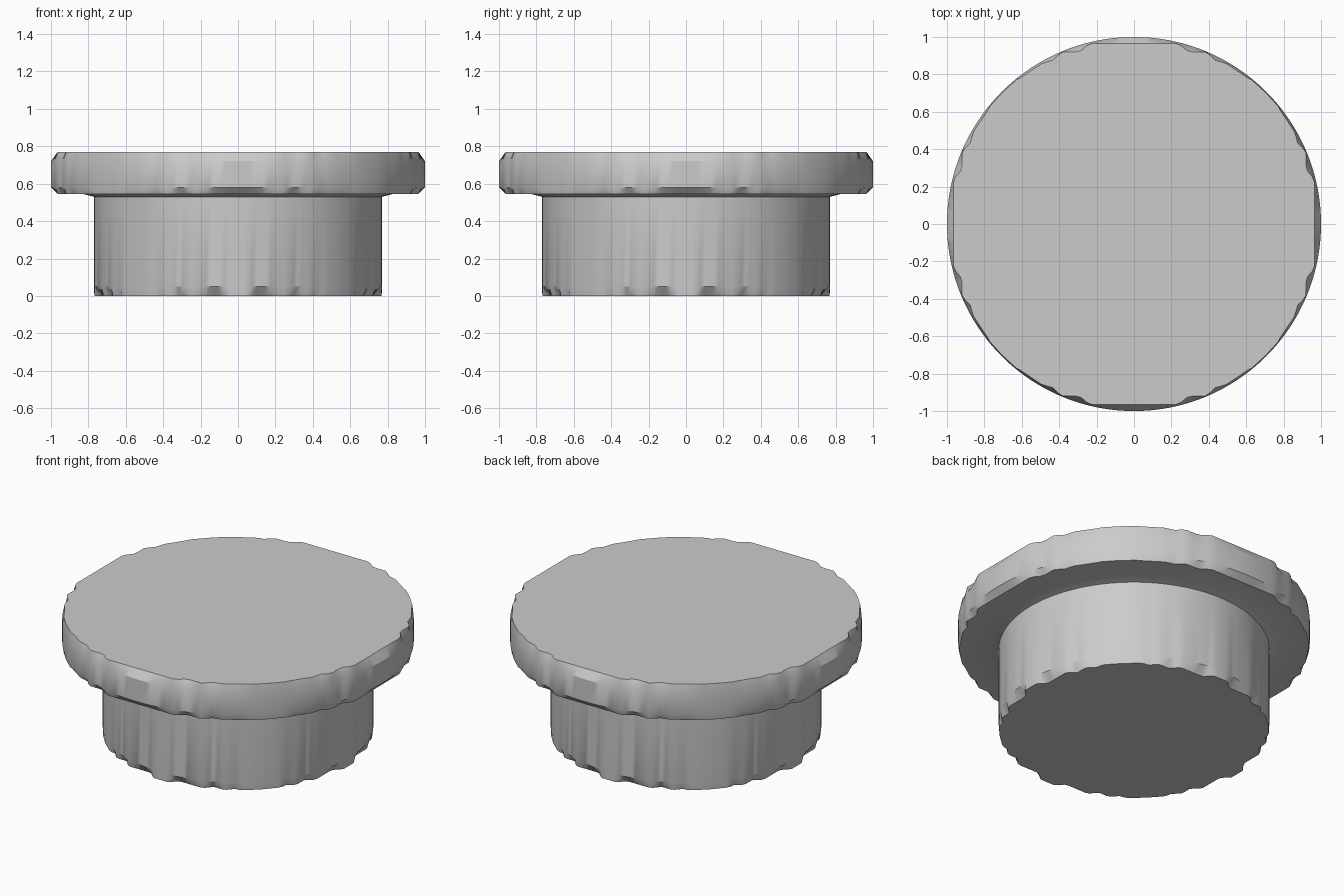
import bpy, bmesh
from math import sin, cos, pi, atan2

SEGMENTS = 192

cube = bpy.data.objects.get("Cube")
if cube:
    bpy.data.objects.remove(cube, do_unlink=True)

grey = bpy.data.materials.new("plain grey")
grey.use_nodes = True
colour = (0.6, 0.6, 0.6, 1)
grey.diffuse_color = colour
grey.node_tree.nodes["Principled BSDF"].inputs["Base Color"].default_value = colour

# Chipped rim outlines, one eighth of the way round
flange_rim = [(0, .965), (.24, .965), (.29, .92), (.39, .92), (.44, .867),
              (.48, .867), (.61, .78), (.63, .77), (.703, .703)]
stem_rim = [(0, .768), (.05, .768), (.1, .72), (.26, .72), (.3, .67),
            (.375, .67), (.42, .62), (.455, .62), (.5, .58), (.542, .542)]


def rim_radius(outline, angle):
    """Distance to the outline, mirrored into every eighth."""
    a = angle % (pi / 2)
    a = min(a, pi / 2 - a)
    dx, dy = sin(a), cos(a)
    for (px, py), (qx, qy) in zip(outline, outline[1:]):
        if a <= atan2(qx, qy) + 1e-6:
            return (px * qy - py * qx) / (dx * (qy - py) - dy * (qx - px))
    return outline[-1][0] * 2 ** 0.5


def lathe(name, profile):
    """Spin a profile of (radius or outline, height) and cap both ends."""
    bm = bmesh.new()
    rings = []
    for radius, z in profile:
        ring = []
        for i in range(SEGMENTS):
            a = 2 * pi * i / SEGMENTS
            r = rim_radius(radius, a) if isinstance(radius, list) else radius
            ring.append(bm.verts.new((r * cos(a), r * sin(a), z)))
        rings.append(ring)
    for low, high in zip(rings, rings[1:]):
        for i in range(SEGMENTS):
            j = (i + 1) % SEGMENTS
            bm.faces.new((low[i], low[j], high[j], high[i]))
    bm.faces.new(rings[0][::-1])
    bm.faces.new(rings[-1])
    mesh = bpy.data.meshes.new(name)
    bm.to_mesh(mesh)
    bm.free()
    mesh.materials.append(grey)
    obj = bpy.data.objects.new(name, mesh)
    bpy.context.collection.objects.link(obj)
    return obj


# Stem, wide flange and their chipped edges as one solid
plug = lathe("flanged_plug", [
    (stem_rim, 0), (.77, .05), (.77, .53), (.83, .545),
    (flange_rim, .545), (1, .58), (1, .72), (flange_rim, .77)])

bpy.ops.object.select_all(action='DESELECT')
plug.select_set(True)
bpy.context.view_layer.objects.active = plug
bpy.ops.object.shade_smooth_by_angle(angle=pi / 6)
